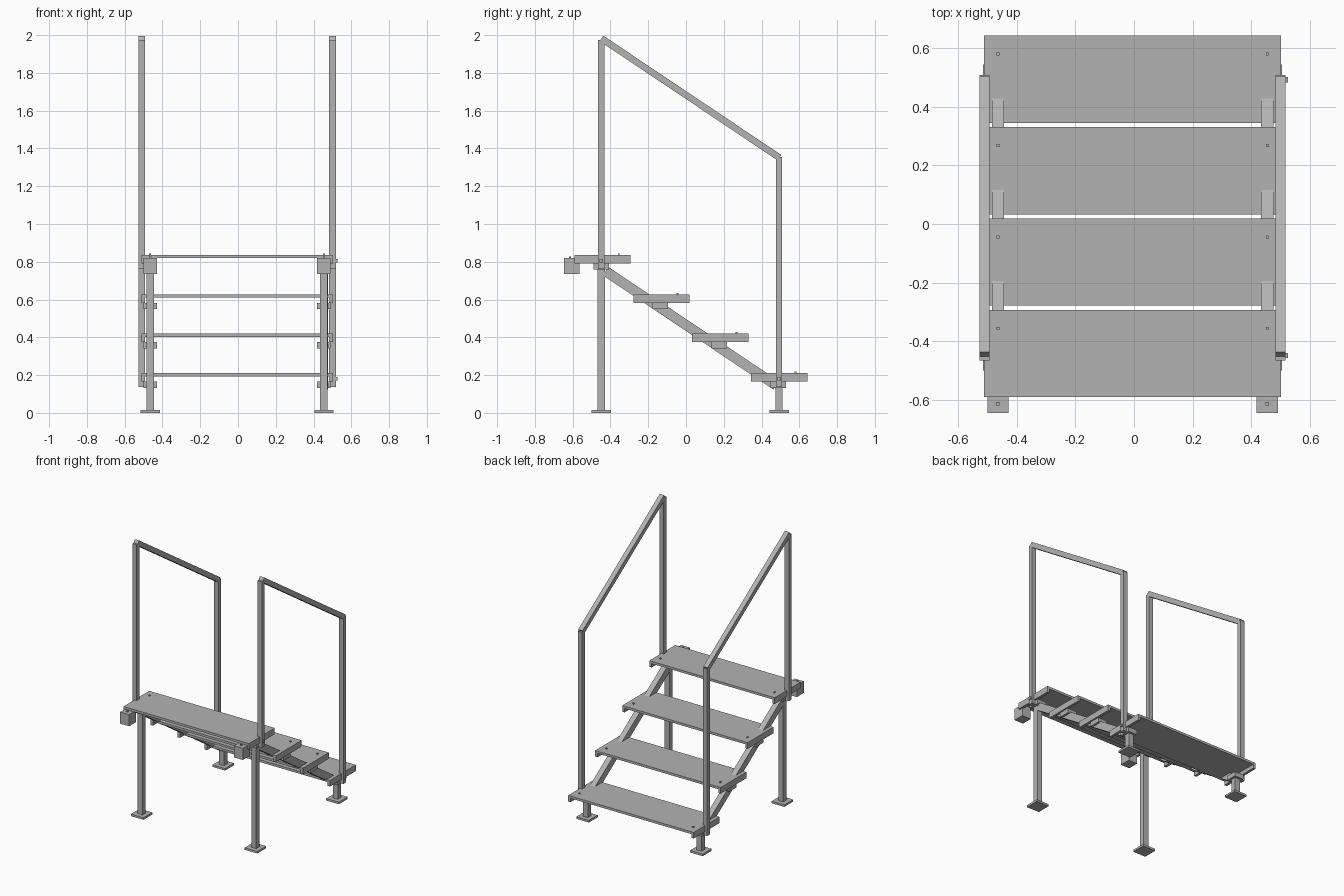
import bpy
import bmesh
from math import atan2, hypot
from mathutils import Matrix, Vector

cube = bpy.data.objects.get("Cube")
if cube:
    bpy.data.objects.remove(cube, do_unlink=True)

steel = bpy.data.materials.new("steel_grey")
steel.use_nodes = True
GREY = (0.45, 0.45, 0.45, 1)
steel.diffuse_color = GREY
steel.node_tree.nodes["Principled BSDF"].inputs["Base Color"].default_value = GREY


def finish(name, bm):
    mesh = bpy.data.meshes.new(name)
    bm.to_mesh(mesh)
    bm.free()
    mesh.materials.append(steel)
    obj = bpy.data.objects.new(name, mesh)
    bpy.context.collection.objects.link(obj)
    return obj


def box(name, x, y, z):
    """Box from (low, high) ranges on each axis."""
    bm = bmesh.new()
    size = Vector([r[1] - r[0] for r in (x, y, z)])
    mid = Vector([(r[0] + r[1]) / 2 for r in (x, y, z)])
    bmesh.ops.create_cube(bm, size=1, matrix=Matrix.Translation(mid) @ Matrix.Diagonal(size).to_4x4())
    return finish(name, bm)


def bar(name, x, width, start, end, depth):
    """Sloping bar in the yz plane between two (y, z) points."""
    dy, dz = end[0] - start[0], end[1] - start[1]
    mid = Vector((x, (start[0] + end[0]) / 2, (start[1] + end[1]) / 2))
    bm = bmesh.new()
    bmesh.ops.create_cube(bm, size=1, matrix=Matrix.Translation(mid)
                          @ Matrix.Rotation(atan2(dz, dy), 4, 'X')
                          @ Matrix.Diagonal((width, hypot(dy, dz), depth, 1)))
    return finish(name, bm)


def around(c, half):
    return (c - half, c + half)


def tread_profile(name, y, top):
    """Plate with turned-down ends, drawn in xz and extruded along y."""
    outer, inner, thick, drop = 0.507, 0.488, 0.017, 0.045
    half = [(outer, top), (outer, top - drop), (inner, top - drop), (inner, top - thick)]
    points = half + [(-px, pz) for px, pz in reversed(half)]
    bm = bmesh.new()
    face = bm.faces.new([bm.verts.new((px + CX, y[0], pz)) for px, pz in points])
    ext = bmesh.ops.extrude_face_region(bm, geom=[face])
    moved = [v for v in ext["geom"] if isinstance(v, bmesh.types.BMVert)]
    bmesh.ops.translate(bm, verts=moved, vec=(0, y[1] - y[0], 0))
    bmesh.ops.recalc_face_normals(bm, faces=bm.faces)
    return finish(name, bm)


CX = -0.005          # stair centre line
RUN, RISE = 0.312, 0.209
FRONT, BACK = -0.449, 0.493

# Treads with their bolts and hanging brackets
for i in range(4):
    y0 = 0.345 - RUN * i
    top = 0.21 + RISE * i
    tread_profile(f"tread_{i + 1}", (y0, y0 + 0.298), top)
    for side, sx in (("right", -1), ("left", 1)):
        x = CX + sx * 0.46
        box(f"{side}_tread_bolt_{i + 1}", around(x, 0.005), around(y0 + 0.235, 0.005), (top - 0.01, top + 0.008))
        box(f"{side}_bracket_{i + 1}", around(x, 0.036), around(y0 + 0.143, 0.041), (top - 0.078, top - 0.045))

for side, sx in (("right", -1), ("left", 1)):
    x = CX + sx * 0.46
    rail_x = CX + sx * 0.5055

    # Sloping stringer under the treads
    bar(f"{side}_stringer", x, 0.041, (-0.425, 0.75), (0.477, 0.146), 0.053)

    # Legs standing on square feet
    for part, y, top in (("front", FRONT, 0.78), ("back", BACK, 0.15)):
        box(f"{side}_{part}_leg", around(x, 0.02), around(y, 0.019), (0.01, top))
        box(f"{side}_{part}_foot", around(x, 0.051), around(y, 0.051), (0, 0.015))

    # Handrail and its two posts
    for part, y, low, top in (("front", FRONT, 0.763, 1.975), ("back", BACK, 0.138, 1.355)):
        box(f"{side}_{part}_post", around(rail_x, 0.0175), around(y, 0.0165), (low, top))
    bar(f"{side}_handrail", rail_x, 0.035, (-0.447, 1.982), (0.495, 1.351), 0.035)

    # Mounting block at the upper landing
    box(f"{side}_mounting_block", around(x, 0.036), (-0.645, -0.565), (0.735, 0.82))
    box(f"{side}_block_bolt", around(x, 0.006), around(-0.614, 0.006), (0.81, 0.828))

# Bolts through the outer posts
for part, y, z in (("front", FRONT, 0.805), ("back", BACK, 0.18)):
    box(f"{part}_post_bolt", (0.51, 0.526), around(y, 0.009), around(z, 0.009))
